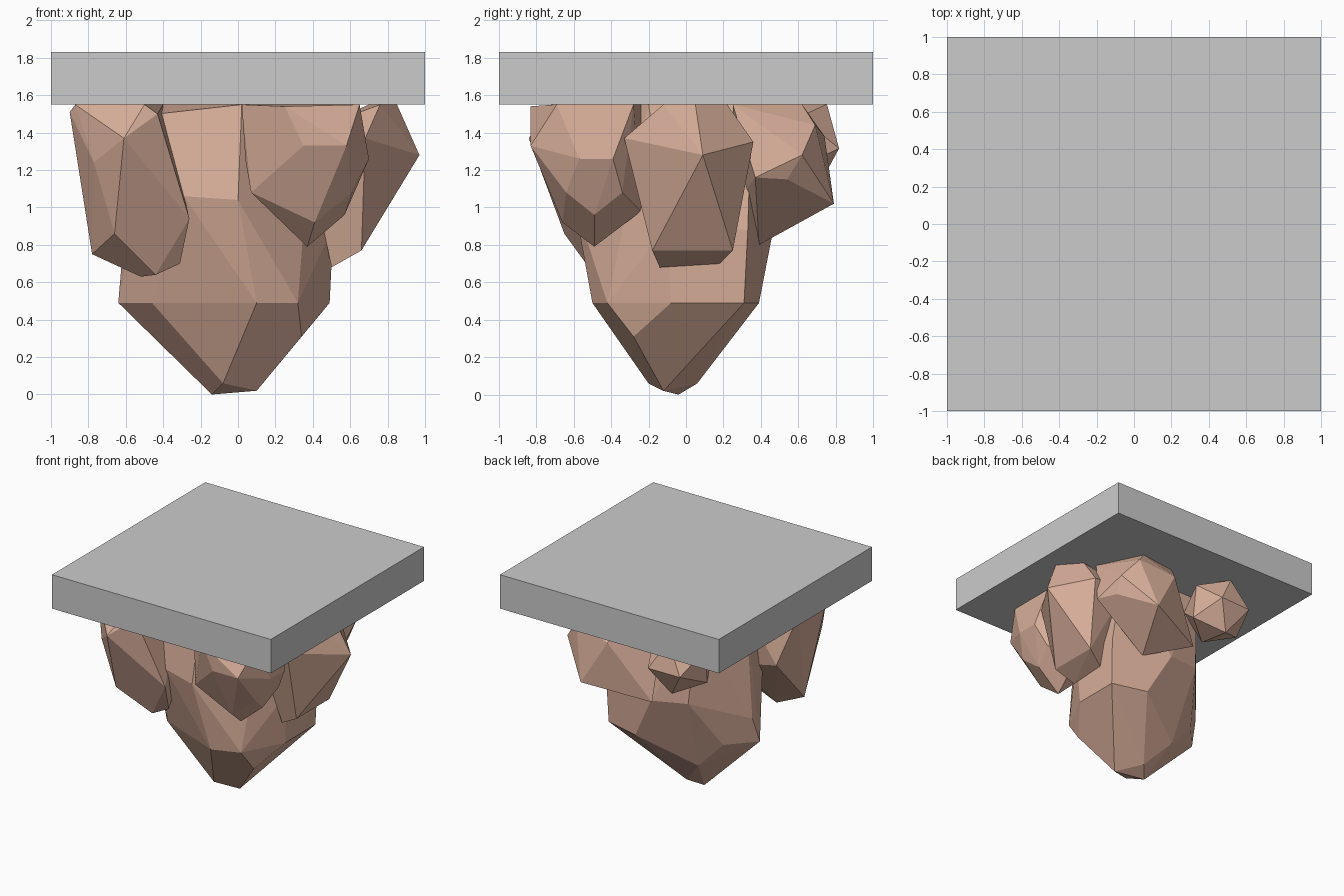
import bpy, bmesh
from math import radians
from mathutils import Matrix

stone = bpy.data.materials.new("brown_rock")
stone.diffuse_color = (0.68, 0.42, 0.32, 1)


def finish(name, bm, mat=None):
    bmesh.ops.recalc_face_normals(bm, faces=bm.faces)
    me = bpy.data.meshes.new(name)
    bm.to_mesh(me)
    bm.free()
    ob = bpy.data.objects.new(name, me)
    bpy.context.collection.objects.link(ob)
    if mat:
        me.materials.append(mat)
    return ob


def rock(name, corners):
    """Faceted boulder: convex hull of its corners, near-flat facets merged."""
    bm = bmesh.new()
    for c in corners:
        bm.verts.new(c)
    bmesh.ops.convex_hull(bm, input=bm.verts)
    loose = [v for v in bm.verts if not v.link_faces]
    bmesh.ops.delete(bm, geom=loose, context='VERTS')
    bmesh.ops.dissolve_limit(bm, angle_limit=radians(5), verts=bm.verts, edges=bm.edges)
    return finish(name, bm, stone)


# flat square platform
bm = bmesh.new()
bmesh.ops.create_cube(bm, size=1, matrix=Matrix.Translation((0, 0, 1.69)) @ Matrix.Diagonal((2, 2, 0.28, 1)))
finish("platform", bm)

# large central rock tapering to the bottom tip
rock("central_rock", [
    (-.14, -.04, 0), (.10, -.12, .02), (-.08, -.20, .06), (-.05, .06, .06), (-.24, .18, .27),
    (.34, -.28, .31), (.49, -.08, .49), (.49, .31, .49), (.32, -.42, .49), (.19, .39, .49),
    (.10, -.50, .49), (-.46, -.27, .49), (-.64, -.05, .49), (-.45, .16, .49),
    (.51, -.1, .9), (.5, .33, .88), (0, .46, .85), (-.3, .40, .88), (-.62, .02, .70),
    (-.29, -.53, 1.06), (0, -.6, 1.04), (-.43, -.42, 1.5), (.02, -.52, 1.55),
    (.4, -.2, 1.55), (.4, .35, 1.55), (-.35, .35, 1.55), (-.55, 0, 1.55)])

# front left rock
rock("front_left_rock", [
    (-.90, -.54, 1.51), (-.61, -.84, 1.37), (-.77, -.68, 1.24), (-.66, -.65, .86),
    (-.78, -.43, .75), (-.52, -.44, .63), (-.44, -.49, .64), (-.31, -.46, .70),
    (-.26, -.58, .94), (-.43, -.72, 1.5), (-.5, -.72, 1.55), (-.87, -.58, 1.55),
    (-.85, -.25, 1.5), (-.72, -.15, 1.1), (-.4, -.15, 1.55), (-.35, -.2, 1.0)])

# front right rock
rock("front_right_rock", [
    (.70, -.57, 1.26), (.70, -.39, 1.26), (.35, -.83, 1.33), (.58, -.83, 1.33),
    (.25, -.83, 1.54), (.65, -.69, 1.55), (.65, -.28, 1.55), (.61, -.64, 1.08),
    (.61, -.34, 1.08), (.57, -.49, .96), (.41, -.66, .92), (.37, -.49, .79),
    (.07, -.66, 1.08), (.04, -.6, 1.25), (.02, -.6, 1.55), (.07, -.3, 1.08),
    (.2, -.22, 1.55), (.4, -.24, .98)])

# right rock
rock("right_rock", [
    (.97, .09, 1.28), (.85, .05, 1.55), (.76, -.12, 1.55), (.68, -.33, 1.37),
    (.66, -.18, .77), (.66, .25, .77), (.50, -.14, .68), (.50, .18, .70),
    (.70, .36, 1.35), (.70, .22, 1.55), (.35, -.28, 1.4), (.35, .32, 1.4)])

# back rock
rock("back_rock", [
    (.41, .79, 1.02), (-.11, .60, .92), (.24, .39, .80), (.69, .37, 1.16),
    (.63, .54, 1.15), (.65, .62, 1.28), (.52, .69, 1.44), (.2, .74, 1.38),
    (.42, .62, 1.55), (.1, .58, 1.55), (.6, .25, 1.55), (-.1, .5, 1.25), (.1, .25, 1.0)])

# small back left rock
bm = bmesh.new()
bmesh.ops.create_icosphere(bm, subdivisions=1, radius=0.27,
                           matrix=Matrix.Translation((-.36, .585, 1.34)) @ Matrix.Rotation(radians(25), 4, 'X')
                           @ Matrix.Rotation(radians(20), 4, 'Z'))
finish("small_back_rock", bm, stone)
